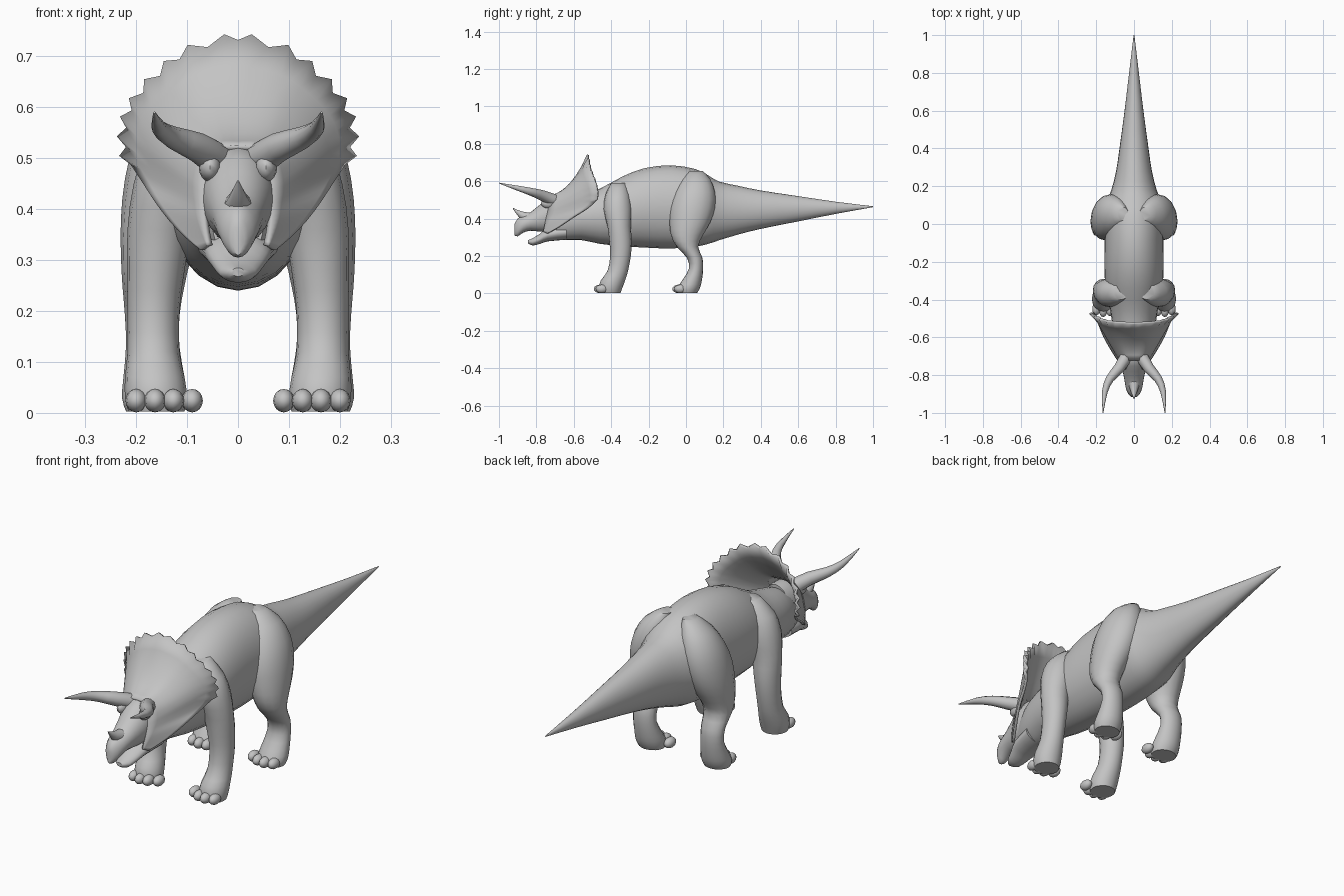
import bpy, bmesh, math
from mathutils import Vector

if "Cube" in bpy.data.objects:
    bpy.data.objects.remove(bpy.data.objects["Cube"])

grey = bpy.data.materials.new("hide_grey")
grey.diffuse_color = (0.55, 0.55, 0.55, 1)
grey.use_nodes = True
grey.node_tree.nodes["Principled BSDF"].inputs["Base Color"].default_value = grey.diffuse_color


def finish(name, bm, angle=50, flip_check=True):
    if flip_check:
        bmesh.ops.recalc_face_normals(bm, faces=bm.faces)
    me = bpy.data.meshes.new(name)
    bm.to_mesh(me)
    bm.free()
    me.materials.append(grey)
    ob = bpy.data.objects.new(name, me)
    bpy.context.collection.objects.link(ob)
    bpy.ops.object.select_all(action='DESELECT')
    ob.select_set(True)
    bpy.context.view_layer.objects.active = ob
    bpy.ops.object.shade_smooth_by_angle(angle=math.radians(angle))
    return ob


def smooth(rows, n):
    """Catmull-Rom resampling of rows of numbers, n steps per span."""
    out = []
    last = len(rows) - 1
    for i in range(last):
        a, b, c, d = (rows[max(0, min(last, i + k))] for k in (-1, 0, 1, 2))
        for j in range(n):
            t = j / n
            out.append(tuple(0.5 * (2 * q + (r - p) * t + (2 * p - 5 * q + 4 * r - s) * t * t
                                    + (3 * q - p - 3 * r + s) * t ** 3)
                             for p, q, r, s in zip(a, b, c, d)))
    return out + [tuple(rows[-1])]


def loft(name, rings, angle=50):
    bm = bmesh.new()
    vs = [[bm.verts.new(p) for p in r] for r in rings]
    n = len(rings[0])
    for a, b in zip(vs, vs[1:]):
        for i in range(n):
            k = (i + 1) % n
            bm.faces.new((a[i], a[k], b[k], b[i]))
    bm.faces.new(vs[0])
    bm.faces.new(vs[-1])
    return finish(name, bm, angle)


def circle(n):
    return [(math.cos(math.tau * i / n), math.sin(math.tau * i / n)) for i in range(n)]


def along_y(name, rows, sides=20):
    """Rows are y, top z, bottom z, half width."""
    loft(name, [[(w * c, y, (t + b) / 2 + (t - b) / 2 * s) for c, s in circle(sides)]
                for y, t, b, w in smooth(rows, 2)])


def leg(name, rows, side):
    """Rows are z, front y, back y, inner x, outer x."""
    loft(name, [[(side * ((x0 + x1) / 2 + (x1 - x0) / 2 * c), (y0 + y1) / 2 + (y1 - y0) / 2 * s, z)
                 for c, s in circle(16)] for z, y0, y1, x0, x1 in smooth(rows, 2)])


def horn(name, rows, sides=10):
    """Rows are x, y, z, radius."""
    pts = smooth(rows, 2)
    rings = []
    for i, p in enumerate(pts):
        d = Vector(pts[min(i + 1, len(pts) - 1)][:3]) - Vector(pts[max(i - 1, 0)][:3])
        u = d.cross(Vector((0, 0, 1))).normalized()
        v = u.cross(d).normalized()
        rings.append([Vector(p[:3]) + p[3] * (c * u + s * v) for c, s in circle(sides)])
    loft(name, rings)


def blob(name, centre, size):
    bm = bmesh.new()
    bmesh.ops.create_uvsphere(bm, u_segments=12, v_segments=8, radius=1)
    for v in bm.verts:
        v.co = Vector(c + s * k for c, s, k in zip(centre, size, v.co))
    finish(name, bm)


# Neck, torso and tail
along_y("body", [
    (-.74, .44, .30, .05), (-.66, .50, .285, .085), (-.56, .53, .285, .11),
    (-.46, .56, .265, .125), (-.34, .625, .252, .15), (-.22, .67, .245, .157),
    (-.08, .685, .24, .155), (.05, .665, .25, .155), (.12, .63, .265, .145),
    (.18, .597, .285, .12), (.28, .575, .315, .095), (.4, .55, .345, .077),
    (.6, .52, .385, .05), (.8, .49, .425, .026), (1.0, .466, .461, .002)], 24)

# Skull with hooked beak, and lower jaw
along_y("skull", [
    (-.64, .52, .34, .065), (-.72, .52, .33, .072), (-.78, .475, .33, .06),
    (-.83, .435, .335, .05), (-.87, .415, .325, .043), (-.90, .40, .305, .03),
    (-.917, .37, .31, .012)])
along_y("lower_jaw", [
    (-.64, .37, .287, .08), (-.74, .35, .278, .065), (-.78, .32, .265, .05),
    (-.82, .295, .256, .035), (-.845, .285, .268, .012)])
horn("nose_horn", [(0, -.845, .405, .03), (0, -.885, .423, .018), (0, -.925, .455, .002)])

# Legs, toes and brow horns, mirrored
front_rows = [
    (.003, -.46, -.35, .105, .215), (.03, -.465, -.34, .10, .222), (.07, -.455, -.325, .105, .222),
    (.12, -.42, -.31, .115, .217), (.20, -.405, -.295, .115, .217), (.28, -.41, -.29, .105, .218),
    (.36, -.42, -.295, .09, .217), (.45, -.44, -.29, .06, .205), (.53, -.43, -.30, .03, .175),
    (.59, -.40, -.32, .03, .11)]
hind_rows = [
    (.003, -.04, .06, .105, .22), (.03, -.045, .075, .10, .228), (.07, -.02, .085, .105, .225),
    (.13, .015, .092, .115, .22), (.19, .005, .088, .115, .222), (.25, -.05, .065, .105, .227),
    (.31, -.08, .09, .09, .23), (.38, -.088, .13, .06, .23), (.46, -.085, .155, .04, .222),
    (.54, -.06, .155, .03, .20), (.61, -.02, .13, .03, .155), (.655, .02, .09, .03, .09)]
for side, tag in ((1, "left"), (-1, "right")):
    for kind, rows, toe_y in (("front", front_rows, -.455), ("hind", hind_rows, -.035)):
        leg(f"{kind}_leg_{tag}", rows, side)
        for i, (x, dy) in enumerate(((.09, .02), (.127, 0), (.163, -.005), (.2, .005))):
            blob(f"{kind}_toe_{tag}_{i + 1}", (side * x, toe_y + dy, .024), (.021, .033, .023))
    horn(f"brow_horn_{tag}", [
        (side * .04, -.70, .495, .034), (side * .08, -.765, .522, .029),
        (side * .128, -.82, .541, .022), (side * .155, -.89, .56, .015),
        (side * .164, -1.0, .59, .002)])
    blob(f"brow_{tag}", (side * .055, -.735, .482), (.022, .04, .028))

# Flaring neck frill: outer rim and inner edge, from the crown down to the cheek
rim = [(0, -.525, .73), (.09, -.52, .705), (.15, -.51, .66), (.195, -.49, .61),
       (.215, -.475, .56), (.212, -.475, .505), (.188, -.52, .46), (.16, -.59, .415),
       (.115, -.67, .36), (.07, -.74, .32)]
inner = [(0, -.72, .52), (.03, -.72, .518), (.047, -.722, .50), (.058, -.728, .475),
         (.062, -.735, .445), (.063, -.74, .425), (.063, -.745, .405), (.063, -.75, .38),
         (.06, -.755, .355), (.055, -.76, .33)]
STEP, ROWS = 3, 7
rim_s, inner_s = smooth(rim, STEP), smooth(inner, STEP)
bm = bmesh.new()
cols = []
for k in range(-len(rim_s) + 1, len(rim_s)):
    i, sx = abs(k), (1 if k >= 0 else -1)
    a, b = Vector(inner_s[i]), Vector(rim_s[i])
    up = max(0, 1 - i / (4.5 * STEP))
    col = []
    for j in range(ROWS + 1):
        s = j / ROWS
        p = a.lerp(b, s)
        p.z -= .045 * up * 4 * s * (1 - s)
        # pointed studs along the upper rim
        if j == ROWS and i % 2 == 1 and i < 5.2 * STEP:
            p += Vector((b.x, 0, b.z - .52)).normalized() * .017
        col.append(bm.verts.new((sx * p.x, p.y, p.z)))
    cols.append(col)
for a, b in zip(cols, cols[1:]):
    for j in range(ROWS):
        bm.faces.new((a[j], b[j], b[j + 1], a[j + 1]))
frill = finish("neck_frill", bm, 50)
solid = frill.modifiers.new("thickness", 'SOLIDIFY')
solid.thickness = .012
solid.offset = 0
